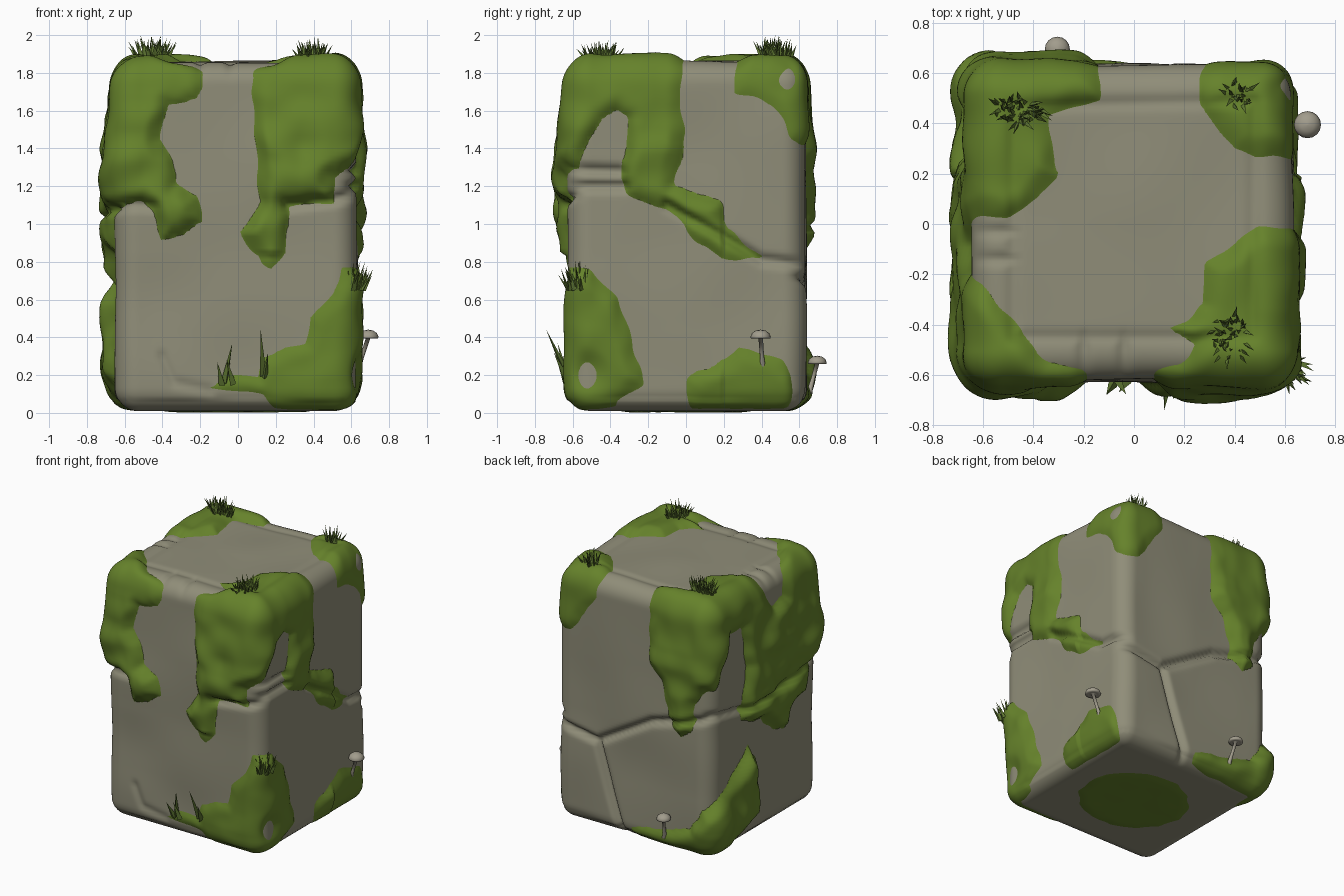
import bpy, bmesh, math, random
from mathutils import Vector, noise

if "Cube" in bpy.data.objects:
    bpy.data.objects.remove(bpy.data.objects["Cube"])

random.seed(4)

def material(name, rgb):
    m = bpy.data.materials.new(name)
    m.diffuse_color = (*rgb, 1)
    m.use_nodes = True
    m.node_tree.nodes["Principled BSDF"].inputs["Base Color"].default_value = m.diffuse_color
    return m

ROCK = material("grey stone", (0.278, 0.268, 0.19))
MOSS = material("moss green", (0.132, 0.224, 0.024))
GRASS = material("dark grass", (0.115, 0.185, 0.032))
CAP = material("pale mushroom", (0.36, 0.335, 0.265))

def add_object(name, bm, mat, smooth=True):
    me = bpy.data.meshes.new(name)
    for f in bm.faces:
        f.smooth = smooth
    bm.to_mesh(me)
    bm.free()
    me.materials.append(mat)
    ob = bpy.data.objects.new(name, me)
    bpy.context.collection.objects.link(ob)
    return ob

# Moss outlines on each side of the block; E, T, B lie beyond its edges
E, T, B = 0.9, 2.1, -0.2
front = [
    [(-E, T), (-.2, T), (-.18, 1.72), (-.22, 1.66), (-.38, 1.63), (-.42, 1.45), (-.36, 1.35), (-.33, 1.2),
     (-.22, 1.15), (-.2, 1.02), (-.3, .95), (-.4, .92), (-.45, 1.07), (-.52, 1.12), (-E, 1.12)],
    [(.06, T), (.08, 1.5), (.12, 1.13), (.02, .95), (.12, .78), (.17, .75), (.25, .82), (.26, 1.1),
     (.5, 1.12), (.5, 1.26), (.6, 1.31), (E, 1.31), (E, T)],
    [(-.17, .13), (-.08, .2), (.1, .19), (.13, .3), (.35, .37), (.38, .5), (.5, .63), (.55, .77),
     (E, .8), (E, B), (.12, B), (.11, .09)]]
right = [
    [(-E, T), (-.02, T), (-.02, 1.4), (-.06, 1.2), (.02, 1.16), (.18, 1.11), (.23, .97), (.44, .8), (.2, .81),
     (.06, .9), (0, 1), (-.1, 1.08), (-.3, 1.15), (-.35, 1.25), (-.31, 1.45), (-.29, 1.56), (-.36, 1.6),
     (-.45, 1.56), (-.53, 1.42), (-.58, 1.3), (-E, 1.3)],
    [(.24, 1.68), (.24, T), (E, T), (E, 1.4), (.56, 1.45), (.45, 1.62), (.35, 1.66)],
    [(-E, .8), (-.5, .76), (-.36, .6), (-.3, .45), (-.22, .15), (-.35, .06), (-.4, B), (-E, B)],
    [(0, B), (.01, .18), (.22, .29), (.28, .36), (.5, .29), (.57, .2), (.6, .03), (.6, B)]]
back = [
    [(-E, T), (-.14, T), (-.15, 1.35), (-.25, 1.25), (-.32, .95), (-.4, .87), (-.48, .95), (-.52, 1.15),
     (-.6, 1.25), (-E, 1.25)],
    [(E, T), (.25, T), (.27, 1.7), (.4, 1.55), (.5, 1.42), (E, 1.4)],
    [(.02, .1), (-.3, .16), (-.5, .22), (-.58, .36), (-E, .4), (-E, B), (.02, B)]]
left = [
    [(E, T), (.05, T), (0, 1.75), (-.08, 1.63), (-.2, 1.65), (-.25, T), (-E, T), (-E, 1.12), (-.52, 1.08),
     (-.45, .87), (-.3, .85), (-.22, .68), (-.08, .72), (.05, .85), (.28, .93), (.27, 1.1), (.22, 1.3),
     (.28, 1.6), (.4, 1.62), (.5, 1.4), (.58, 1.25), (E, 1.25)],
    [(E, .4), (.55, .44), (.4, .55), (.2, .7), (.12, .6), (.1, .2), (.35, .05), (.35, B), (E, B)]]
top = [
    [(-.14, E), (-.14, .5), (-.34, .43), (-.3, .2), (-.38, .1), (-.5, .02), (-.62, .05), (-E, .05), (-E, E)],
    [(-E, -.25), (-.62, -.25), (-.45, -.42), (-.36, -.57), (-.2, -.62), (-.2, -E), (-E, -E)],
    [(.06, -E), (.06, -.62), (.2, -.6), (.25, -.47), (.15, -.42), (.28, -.33), (.28, -.15), (.4, -.08),
     (.5, 0), (E, 0), (E, -E)],
    [(.25, E), (.27, .48), (.4, .3), (.48, .27), (E, .27), (E, E)]]
bottom = [
    [(.42 * math.cos(i * .45), .38 * math.sin(i * .45)) for i in range(14)],
    [(.12, -E), (.2, -.56), (.55, -.5), (.57, -.35), (E, -.35), (E, -E)],
    [(-E, E), (.02, E), (0, .58), (-.55, .5), (-.57, .3), (-E, .3)],
    [(E, 0), (.56, .02), (.56, .55), (E, .6)]]

# Cracks on each side: (depth, polyline)
cracks_front = [(.03, [(-E, 1.12), (-.45, 1.1)]), (.04, [(.26, 1.1), (.5, 1.13), (E, 1.22)]),
                (.012, [(-.4, .3), (-.34, .16), (-.15, .12)])]
cracks_right = [(.04, [(-E, 1.2), (-.33, 1.2)]), (.04, [(-E, 1.3), (-.35, 1.28)]),
                (.035, [(-.1, 1.1), (.22, .92), (.4, .81), (E, .76)])]
cracks_back = [(.04, [(E, .77), (.28, .66), (-.16, .92), (-E, 1.12)]), (.04, [(.28, .66), (.17, .3), (0, B)])]
cracks_left = [(.04, [(E, 1.12), (.25, 1.0), (-E, 1.12)])]
cracks_top = [(.01, [(-.48, -.45), (.47, -.45), (.48, .49), (-.48, .47), (-.48, -.45)]),
              (.015, [(-.2, -E), (-.2, -.45)]), (.015, [(-.04, -E), (-.04, -.45)]),
              (.015, [(-E, -.03), (-.48, -.03)]), (.015, [(-E, -.14), (-.48, -.14)])]

# Side: axis, sign, projected axes, moss, cracks, bare spots (u, v, radius), moss thickness
SIDES = [(1, -1, 0, 2, front, cracks_front, [], lambda u, v: .022 if v < .85 else .06),
         (0, 1, 1, 2, right, cracks_right, [(-.55, .2, .075), (.56, 1.77, .05)],
          lambda u, v: .022 if u > .2 else .035 if v < .85 else .05),
         (1, 1, 0, 2, back, cracks_back, [], lambda u, v: .025 if u > 0 else .055),
         (0, -1, 1, 2, left, cracks_left, [], lambda u, v: .068),
         (2, 1, 0, 1, top, cracks_top, [(.6, .57, .04)], lambda u, v: .035),
         (2, -1, 0, 1, bottom, [], [], lambda u, v: .006)]

def seg_dist2(u, v, a, b):
    dx, dy = b[0] - a[0], b[1] - a[1]
    t = ((u - a[0]) * dx + (v - a[1]) * dy) / (dx * dx + dy * dy)
    t = 0 if t < 0 else 1 if t > 1 else t
    ex, ey = a[0] + t * dx - u, a[1] + t * dy - v
    return ex * ex + ey * ey

def inside_distance(poly, u, v):
    best, inside, a = 9, False, poly[-1]
    for b in poly:
        best = min(best, seg_dist2(u, v, a, b))
        if (a[1] > v) != (b[1] > v) and u < (b[0] - a[0]) * (v - a[1]) / (b[1] - a[1]) + a[0]:
            inside = not inside
        a = b
    return math.sqrt(best) * (1 if inside else -1)

CENTER, HALF, R = Vector((-.01, .005, .935)), Vector((.638, .628, .925)), .12

def surface(p):
    """Rounded block point, its normal, moss field and moss thickness."""
    q = Vector(p[i] * HALF[i] for i in range(3))
    core = Vector(max(-HALF[i] + R, min(HALF[i] - R, q[i])) for i in range(3))
    n = (q - core).normalized()
    pos = CENTER + core + n * R
    field = thick = groove = 0
    wob = (noise.noise(pos * 9) * .02, noise.noise(pos * 9 + Vector((7, 3, 1))) * .02)
    for axis, sign, iu, iv, polys, cracks, spots, th in SIDES:
        w = max(0, n[axis] * sign) ** 2
        if w < .001:
            continue
        u, v = pos[iu], pos[iv]
        f = max(inside_distance(poly, u + wob[0], v + wob[1]) for poly in polys)
        for su, sv, r in spots:
            f = min(f, math.hypot(u - su, v - sv) - r)
        field += w * max(-.12, min(.12, f))
        fade = 1
        if axis < 2:  # moss thins toward the top and bottom of the walls
            fade = max(.25, min(1, .25 + (1.86 - v) * 1.6, .25 + v * 4))
        thick += w * th(u, v) * fade
        g = 0
        for depth, line in cracks:
            d2 = min(seg_dist2(u, v, a, b) for a, b in zip(line, line[1:]))
            g = max(g, depth * math.exp(-d2 / .0006))
        groove += w * g
    bump = 0 if n.z < -.5 else .014 * noise.noise(pos * 2.3)
    return pos + n * (bump - groove), n, field, thick

# Stone block and the moss shell that follows it
rock = bmesh.new()
bmesh.ops.create_cube(rock, size=2)
bmesh.ops.subdivide_edges(rock, edges=rock.edges[:], cuts=89, use_grid_fill=True)
moss = rock.copy()
bare = []
for vr, vm in zip(rock.verts, moss.verts):
    pos, n, m, thick = surface(vr.co)
    vr.co = pos
    k = max(0, min(1, (m + .01) / .1))
    puff = thick * (1 + .5 * noise.noise(pos * 6)) + .006
    vm.co = pos + n * (puff * math.sin(k * math.pi / 2) - .006)
    vm.co.z = max(0, vm.co.z)
    if m < -.03:
        bare.append(vm)
bmesh.ops.delete(moss, geom=bare, context='VERTS')
add_object("stone_block", rock, ROCK)
add_object("moss", moss, MOSS)

# Grass tufts made of slim three-sided blades
def blade(bm, base, tip, width):
    axis = tip - base
    side = axis.orthogonal().normalized()
    other = axis.cross(side).normalized()
    a = random.random() * 6
    ring = [bm.verts.new(base + (side * math.cos(a + i * 2.094) + other * math.sin(a + i * 2.094)) * width)
            for i in range(3)]
    end = bm.verts.new(tip)
    for i in range(3):
        bm.faces.new((ring[i], ring[(i + 1) % 3], end))

def tuft(name, centre, spread, height, count, lean=(0, 0)):
    bm = bmesh.new()
    for _ in range(count):
        a, r = random.random() * 6.283, math.sqrt(random.random())
        off = Vector((math.cos(a) * r * spread[0], math.sin(a) * r * spread[1], 0))
        base = Vector(centre) + off
        tip = base + off * .35 + Vector((random.uniform(-.03, .03) + lean[0], random.uniform(-.03, .03) + lean[1],
                                         height * random.uniform(.55, 1) * (1 - .35 * r)))
        blade(bm, base, tip, .012)
    add_object(name, bm, GRASS, False)

tuft("grass_back_left", (-.46, .45, 1.88), (.095, .05), .14, 55)
tuft("grass_back_right", (.41, .51, 1.87), (.05, .05), .145, 22)
tuft("grass_front_right", (.38, -.45, 1.87), (.065, .08), .13, 45)
tuft("grass_low_corner", (.62, -.57, .65), (.05, .06), .18, 30, (.02, -.015))
bm = bmesh.new()
for base, tip in [((-.07, -.62, .16), (-.03, -.68, .37)), ((-.08, -.63, .15), (-.11, -.68, .27)),
                  ((-.03, -.63, .15), (-.06, -.67, .28)), ((.13, -.63, .2), (.12, -.74, .44)),
                  ((.14, -.63, .19), (.16, -.7, .32))]:
    blade(bm, Vector(base), Vector(tip), .022)
add_object("grass_front_blades", bm, GRASS, False)

# Mushrooms: tapered stem and a domed cap
def mushroom(name, foot, head, radius):
    bm = bmesh.new()
    foot, head = Vector(foot), Vector(head)
    rings = [(foot, .016), (foot.lerp(head, .5), .011), (head, .012)]
    rings += [(head + Vector((0, 0, radius * z)), radius * r)
              for r, z in [(.6, -.12), (.95, -.1), (1, .05), (.85, .4), (.5, .65), (.03, .75)]]
    last = None
    for c, r in rings:
        ring = [bm.verts.new(c + Vector((r * math.cos(i * math.pi / 8), r * math.sin(i * math.pi / 8), 0)))
                for i in range(16)]
        if last:
            for i in range(16):
                bm.faces.new((last[i], last[(i + 1) % 16], ring[(i + 1) % 16], ring[i]))
        last = ring
    bm.faces.new(last)
    add_object(name, bm, CAP)

mushroom("mushroom_right", (.625, .41, .2), (.69, .395, .4), .054)
mushroom("mushroom_back", (-.28, .65, .1), (-.305, .695, .265), .05)
